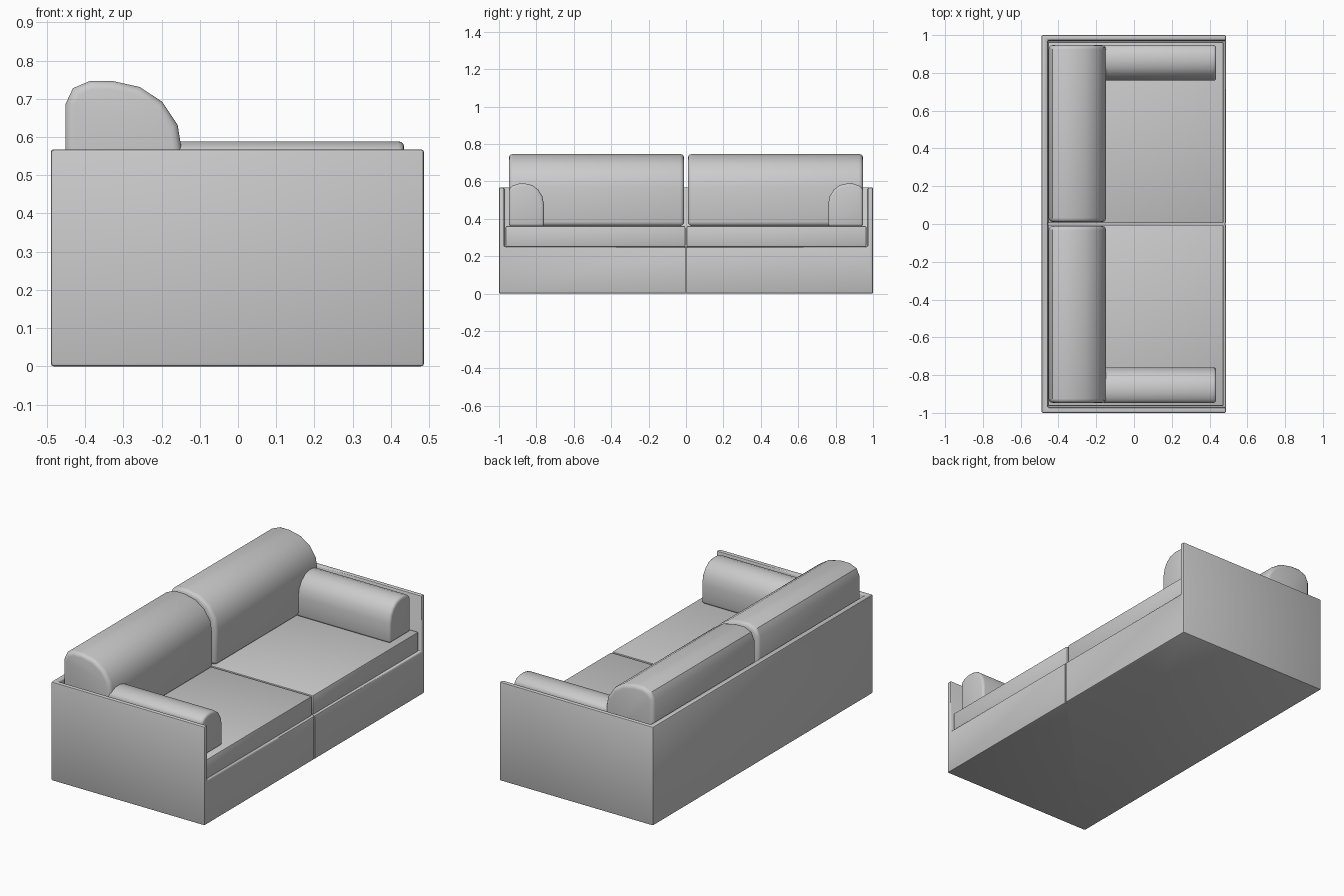
import bpy, bmesh

if "Cube" in bpy.data.objects:
    bpy.data.objects.remove(bpy.data.objects["Cube"])


def finish(obj, bevel, segments, angle=0.7):
    """Round the sharp edges, bake modifiers and smooth by angle."""
    if bevel:
        m = obj.modifiers.new("round", 'BEVEL')
        m.width, m.segments = bevel, segments
        m.limit_method, m.angle_limit = 'ANGLE', angle
    bpy.ops.object.select_all(action='DESELECT')
    obj.select_set(True)
    bpy.context.view_layer.objects.active = obj
    for m in list(obj.modifiers):
        bpy.ops.object.modifier_apply(modifier=m.name)
    bpy.ops.object.shade_smooth_by_angle(angle=0.6)


def prism(name, profile, offset):
    """Extrude a closed 3D outline along an offset vector."""
    bm = bmesh.new()
    face = bm.faces.new([bm.verts.new(p) for p in profile])
    new = bmesh.ops.extrude_face_region(bm, geom=[face])["geom"]
    verts = [v for v in new if isinstance(v, bmesh.types.BMVert)]
    bmesh.ops.translate(bm, verts=verts, vec=offset)
    bmesh.ops.recalc_face_normals(bm, faces=bm.faces[:])
    me = bpy.data.meshes.new(name)
    bm.to_mesh(me)
    bm.free()
    obj = bpy.data.objects.new(name, me)
    bpy.context.collection.objects.link(obj)
    return obj


def box(name, x0, x1, y0, y1, z0, z1):
    base = [(x0, y0, z0), (x1, y0, z0), (x1, y1, z0), (x0, y1, z0)]
    return prism(name, base, (0, 0, z1 - z0))


def cut(obj, cutter):
    m = obj.modifiers.new("cut", 'BOOLEAN')
    m.operation, m.solver, m.object = 'DIFFERENCE', 'EXACT', cutter
    cutter.hide_render = True


# Outer shell: base, back and side panels, hollowed for the cushions
shell = box("shell", -0.49, 0.487, -1, 1, 0, 0.568)
cavity = box("cavity_cutter", -0.457, 0.7, -0.972, 0.972, 0.25, 0.8)
cut(shell, cavity)
finish(shell, 0.008, 2)

# Thin seam down the middle of the front
seam = box("seam_cutter", 0.478, 0.6, -0.003, 0.003, -0.1, 0.3)
cut(shell, seam)
finish(shell, 0, 1)
for c in (cavity, seam):
    bpy.data.objects.remove(c)

# Back cushion outline (x, z) and arm cushion outline (y, z)
back_xz = [(-0.452, 0.362), (-0.452, 0.685), (-0.432, 0.728), (-0.387, 0.747),
           (-0.33, 0.747), (-0.257, 0.731), (-0.198, 0.692), (-0.158, 0.632),
           (-0.148, 0.57), (-0.148, 0.362)]
arm_yz = [(0.759, 0.36), (0.759, 0.475), (0.768, 0.52), (0.79, 0.556),
          (0.822, 0.58), (0.86, 0.589), (0.895, 0.588), (0.925, 0.578),
          (0.947, 0.562), (0.947, 0.36)]

for side, s in (("left", -1), ("right", 1)):
    seat = box(side + "_seat_cushion", -0.455, 0.474, s * 0.004, s * 0.964, 0.25, 0.362)
    finish(seat, 0.007, 2)

    back = prism(side + "_back_cushion", [(x, s * 0.01, z) for x, z in back_xz],
                 (0, s * 0.937, 0))
    finish(back, 0.022, 3, 1.0)

    arm = prism(side + "_arm_cushion", [(-0.17, s * y, z) for y, z in arm_yz],
                (0.605, 0, 0))
    finish(arm, 0.015, 3, 0.9)
